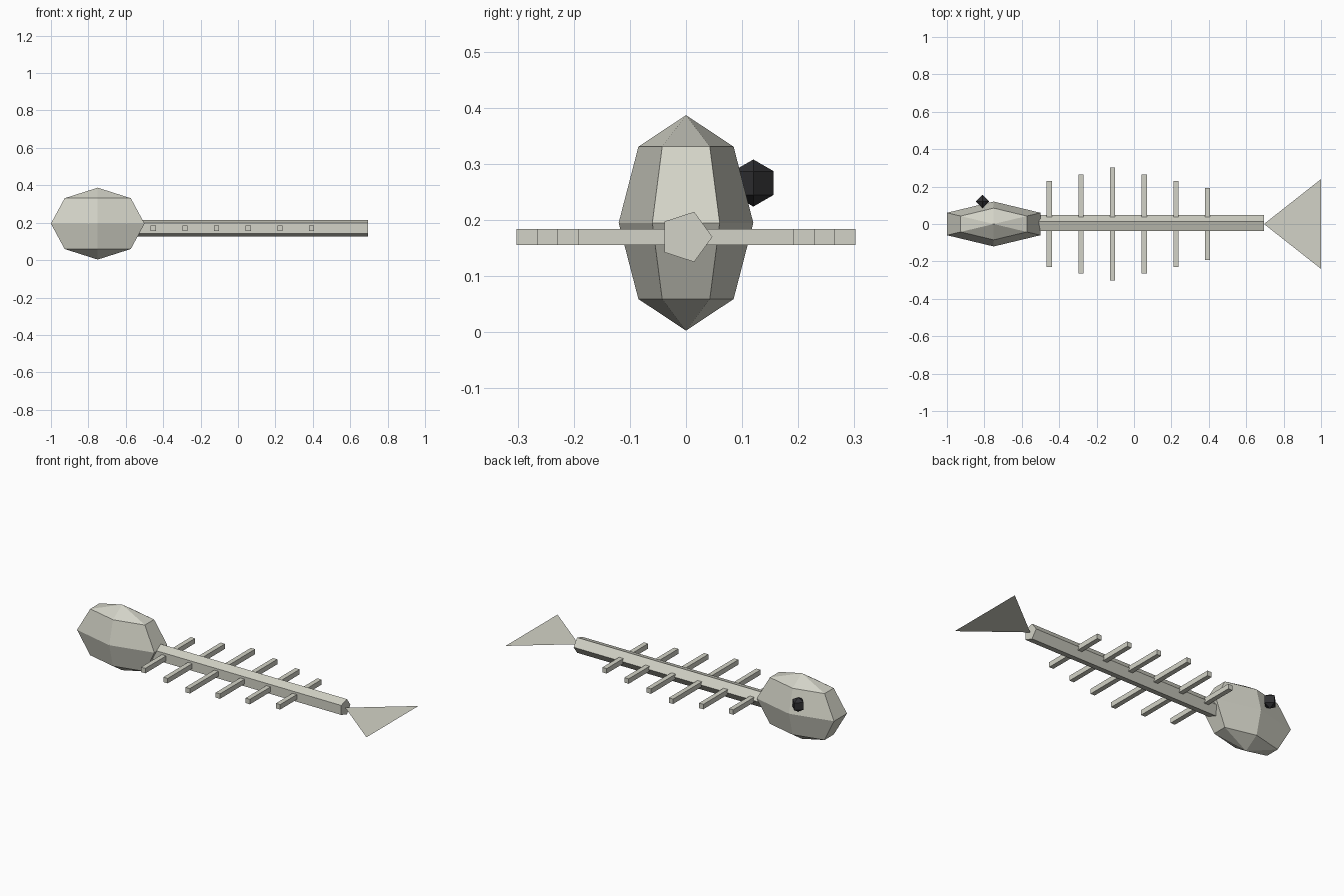
import bpy, bmesh
from math import sin, cos, pi
from mathutils import Matrix, Vector

cube = bpy.data.objects.get("Cube")
if cube:
    bpy.data.objects.remove(cube, do_unlink=True)


def material(name, rgb):
    mat = bpy.data.materials.new(name)
    mat.use_nodes = True
    mat.diffuse_color = (*rgb, 1)
    bsdf = next(n for n in mat.node_tree.nodes if n.type == 'BSDF_PRINCIPLED')
    bsdf.inputs["Base Color"].default_value = (*rgb, 1)
    return mat


bone = material("bone", (0.65, 0.65, 0.57))
dark = material("eye black", (0.03, 0.03, 0.033))


def finish(name, bm, mat):
    """Turn a bmesh into a flat-shaded object."""
    mesh = bpy.data.meshes.new(name)
    bm.to_mesh(mesh)
    bm.free()
    mesh.materials.append(mat)
    obj = bpy.data.objects.new(name, mesh)
    bpy.context.collection.objects.link(obj)
    return obj


def faceted_ball(name, centre, size, sides, bands, mat):
    """Low-poly ball with poles on z and a corner facing +y."""
    bm = bmesh.new()
    rings = []
    for b in range(1, bands):
        t = pi * b / bands
        rings.append([bm.verts.new((sin(t) * sin(2 * pi * s / sides),
                                    sin(t) * cos(2 * pi * s / sides),
                                    cos(t))) for s in range(sides)])
    top, bottom = bm.verts.new((0, 0, 1)), bm.verts.new((0, 0, -1))
    for s in range(sides):
        n = (s + 1) % sides
        bm.faces.new((top, rings[0][s], rings[0][n]))
        bm.faces.new((bottom, rings[-1][n], rings[-1][s]))
        for upper, lower in zip(rings, rings[1:]):
            bm.faces.new((upper[s], lower[s], lower[n], upper[n]))
    bmesh.ops.transform(bm, verts=bm.verts,
                        matrix=Matrix.Translation(centre) @ Matrix.Diagonal((*size, 1)))
    bmesh.ops.recalc_face_normals(bm, faces=bm.faces)
    return finish(name, bm, mat)


AXIS_Z = 0.17

# Skull and its single eye
faceted_ball("skull", (-0.75, 0, 0.195), (0.289, 0.12, 0.192), 6, 4, bone)
faceted_ball("eye", (-0.81, 0.12, 0.266), (0.042, 0.042, 0.042), 4, 3, dark)

# Five-sided spine with one corner facing +y
bm = bmesh.new()
start, end = [[bm.verts.new((x, 0.047 * cos(2 * pi * i / 5),
                             AXIS_Z + 0.047 * sin(2 * pi * i / 5)))
               for i in range(5)] for x in (-0.6, 0.695)]
bm.faces.new(start)
bm.faces.new(end)
for i in range(5):
    j = (i + 1) % 5
    bm.faces.new((start[i], start[j], end[j], end[i]))
bmesh.ops.recalc_face_normals(bm, faces=bm.faces)
finish("spine", bm, bone)

# Ribs running straight through the spine
for i, reach in enumerate((0.23, 0.265, 0.302, 0.265, 0.23, 0.192)):
    bm = bmesh.new()
    place = Matrix.Translation((-0.453 + 0.1693 * i, 0, AXIS_Z))
    bmesh.ops.create_cube(bm, size=1,
                          matrix=place @ Matrix.Diagonal((0.028, 2 * reach, 0.029, 1)))
    finish(f"rib_{i + 1}", bm, bone)

# Flat triangular tail fin
bm = bmesh.new()
bm.faces.new([bm.verts.new(Vector((x, y, AXIS_Z)))
              for x, y in ((0.695, 0), (1, -0.24), (1, 0.24))])
finish("tail_fin", bm, bone)
